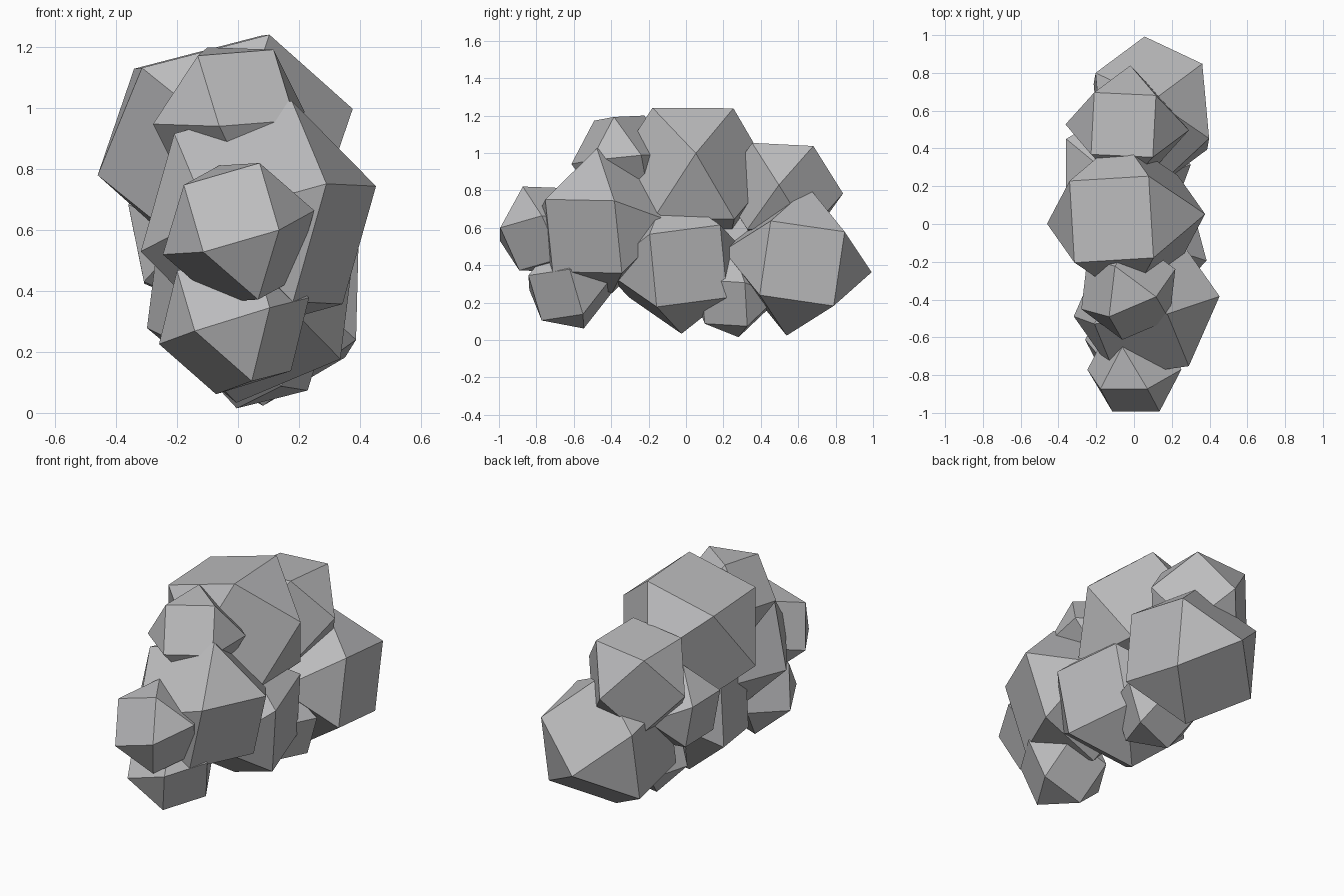
import bpy
import bmesh
from itertools import product
from mathutils import Matrix, Vector

default_cube = bpy.data.objects.get("Cube")
if default_cube:
    bpy.data.objects.remove(default_cube, do_unlink=True)

# One plain stone colour for the whole cluster
stone = bpy.data.materials.new("stone_grey")
stone.use_nodes = True
stone.diffuse_color = (.5, .5, .51, 1)
stone.node_tree.nodes["Principled BSDF"].inputs["Base Color"].default_value = stone.diffuse_color


def add_lump(name, centre, side_axis, cross_axis):
    """Cuboctahedron whose square-face half diagonals lie along two axes."""
    first, second = Vector(side_axis), Vector(cross_axis)
    size = (first.length + second.length) / 2
    first.normalize()
    second = (second - first * second.dot(first)).normalized()
    third = first.cross(second)

    # Twelve corners: the edge midpoints of a cube, wrapped in a hull
    bm = bmesh.new()
    for corner in product((-1, 0, 1), repeat=3):
        if corner.count(0) == 1:
            bm.verts.new(corner)
    bmesh.ops.convex_hull(bm, input=bm.verts[:])
    bmesh.ops.dissolve_limit(bm, angle_limit=.05, verts=bm.verts[:], edges=bm.edges[:])

    # Turn the lump to its own axes
    turn = Matrix((first, second, third)).transposed().to_4x4()
    bm.transform(turn @ Matrix.Scale(size, 4))
    bmesh.ops.recalc_face_normals(bm, faces=bm.faces[:])
    mesh = bpy.data.meshes.new(name)
    bm.to_mesh(mesh)
    bm.free()
    mesh.materials.append(stone)
    lump = bpy.data.objects.new(name, mesh)
    lump.location = centre
    bpy.context.collection.objects.link(lump)


# Large lumps that form the body
add_lump("top_lump", (-.042, .027, .889), (.193, .225, .052), (.219, -.215, .055))
add_lump("front_lump", (.067, -.436, .637), (.138, .167, .192), (-.031, -.208, .188))
add_lump("middle_lump", (.043, -.062, .422), (-.026, .168, .217), (.076, -.212, .168))
add_lump("back_lump", (.092, .597, .42), (-.013, .228, .17), (.023, -.167, .227))

# Smaller lumps that fill the outline
add_lump("upper_back_lump", (-.036, .512, .8), (.175, .159, .006), (.148, -.172, .022))
add_lump("upper_front_lump", (-.03, -.345, .968), (.09, .115, .127), (.158, -.008, -.105))
add_lump("front_tip_lump", (.002, -.771, .592), (.093, .061, .147), (.155, -.06, -.074))
add_lump("lower_front_lump", (-.013, -.617, .302), (-.035, -.146, .104), (.152, -.079, -.061))
add_lump("lower_back_lump", (.068, .268, .248), (.007, .12, -.123), (-.079, -.1, -.118))
add_lump("right_flank_lump", (-.155, .318, .59), (-.025, .132, .123), (-.025, -.132, .124))
